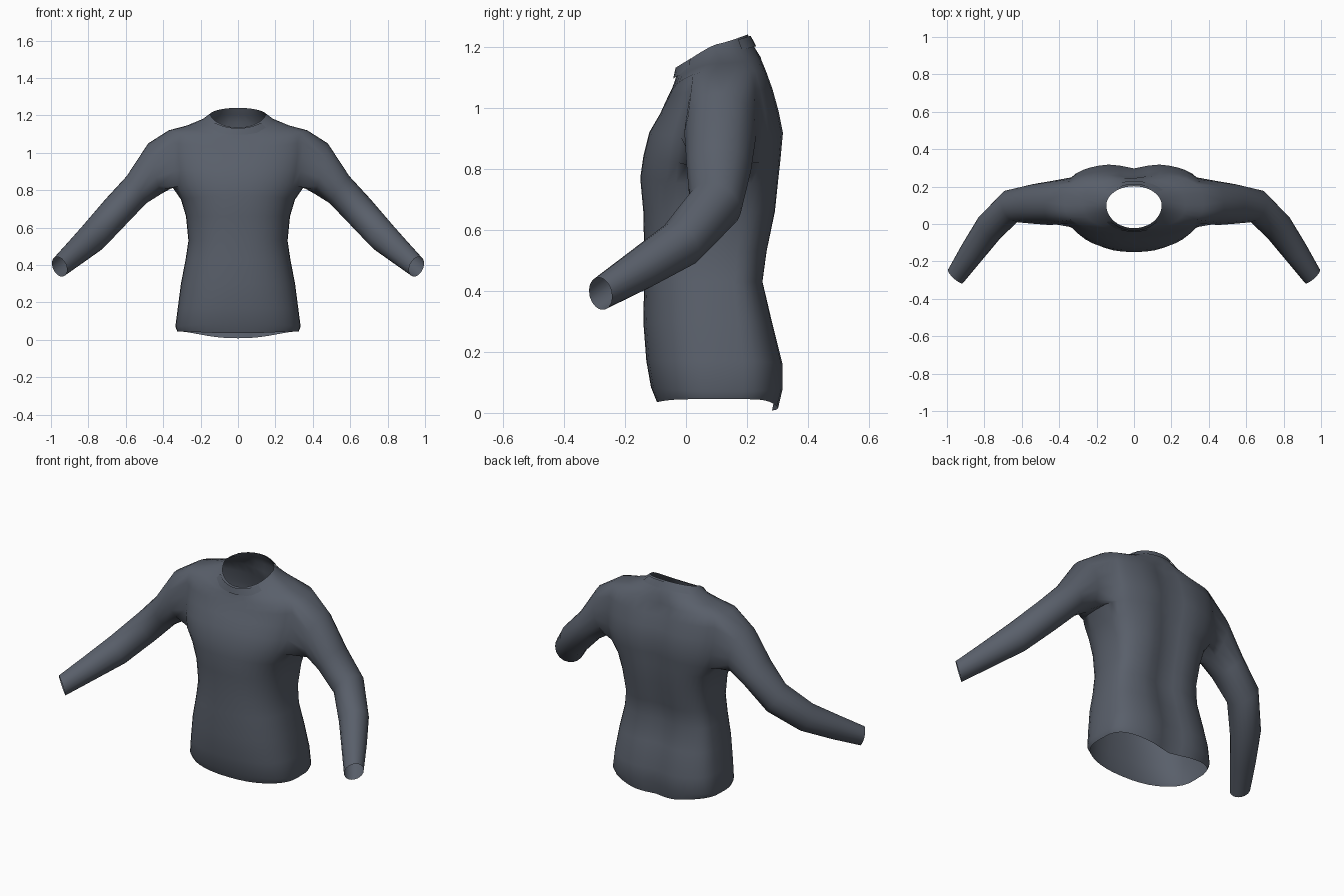
import bpy, bmesh, math
from mathutils import Vector

if "Cube" in bpy.data.objects:
    bpy.data.objects.remove(bpy.data.objects["Cube"])

N = 40                      # columns round the torso
C0, C1, R0, R1 = 7, 13, 8, 12   # armhole columns and rings

fabric = bpy.data.materials.new("fabric")
fabric.diffuse_color = (0.10, 0.115, 0.145, 1)
fabric.use_nodes = True
fabric.node_tree.nodes["Principled BSDF"].inputs["Base Color"].default_value = fabric.diffuse_color


def finish(bm, name):
    bmesh.ops.recalc_face_normals(bm, faces=bm.faces)
    mesh = bpy.data.meshes.new(name)
    bm.to_mesh(mesh)
    bm.free()
    ob = bpy.data.objects.new(name, mesh)
    bpy.context.collection.objects.link(ob)
    mesh.materials.append(fabric)
    bpy.ops.object.select_all(action='DESELECT')
    ob.select_set(True)
    bpy.context.view_layer.objects.active = ob
    bpy.ops.object.shade_smooth_by_angle(angle=math.radians(50))
    return ob


def ring_point(ring, a):
    """Point on a torso ring; a = 0 is the front centre."""
    w, yf, yb, zf, zs, zb = ring
    s, c = math.sin(a), math.cos(a)
    neck = min(1, max(0, (0.36 - w) / 0.18)) if zs > 1.1 else 0   # rounder towards the neck
    ex = 0.85 + 0.15 * neck
    x = w * math.copysign(abs(s) ** ex, s) if abs(s) > 1e-6 else 0
    ym = 0.10
    power = 4 if zs < 0.06 else 2 - 0.8 * neck
    if c > 0:
        y = ym + (yf - ym) * c ** (0.8 + 0.2 * neck)
        z = zs + (zf - zs) * c ** power
    else:
        c = abs(c)
        y = ym + (yb - ym) * c ** (0.52 + 0.48 * neck)
        z = zs + (zb - zs) * c ** power
        if z < 1.15:         # spine groove
            y -= 0.028 * math.exp(-(x / 0.08) ** 2)
    return Vector((x, y, z))


# Torso rings: half width, front y, back y, front z, side z, back z
rings = [
    (.325, -.095, .31, .035, .045, .008),
    (.335, -.115, .325, .085, .07, .08),
    (.322, -.13, .325, .17, .17, .16),
    (.305, -.14, .29, .30, .30, .30),
    (.28, -.137, .26, .43, .43, .43),
    (.265, -.137, .275, .53, .53, .53),
    (.278, -.14, .302, .66, .66, .66),
    (.305, -.15, .312, .77, .75, .77),
    (.35, -.14, .318, .84, .815, .84),
    (.37, -.12, .325, .92, .90, .92),
    (.38, -.085, .31, .98, .98, .99),
    (.38, -.062, .29, 1.03, 1.06, 1.06),
    (.37, -.045, .268, 1.065, 1.12, 1.12),
    (.275, -.036, .245, 1.09, 1.145, 1.165),
    (.19, -.03, .22, 1.11, 1.178, 1.205),
    (.148, -.022, .202, 1.135, 1.208, 1.24),
]

# Sleeve rings: top point, bottom point, half depth
sleeve = [
    ((.48, .12, 1.05), (.41, .105, .78), .118),
    ((.595, .115, .875), (.49, .10, .73), .106),
    ((.71, .105, .75), (.605, .085, .61), .09),
    ((.83, -.005, .61), (.715, -.035, .495), .08),
    ((.91, -.135, .52), (.82, -.165, .42), .068),
    ((.987, -.265, .435), (.922, -.295, .347), .052),
]

# Shirt body
bm = bmesh.new()
grid = [[bm.verts.new(ring_point(r, 2 * math.pi * i / N)) for i in range(N)] for r in rings]
for r in range(len(rings) - 1):
    for i in range(N):
        k = i if i < N // 2 else N - 1 - i
        if R0 <= r < R1 and C0 <= k < C1:
            continue         # armhole
        j = (i + 1) % N
        bm.faces.new((grid[r][i], grid[r][j], grid[r + 1][j], grid[r + 1][i]))

# Armhole loop order, with matching angles for the sleeve rings
loop = [(R0, c) for c in range(C0, C1)] + [(r, C1) for r in range(R0, R1)]
loop += [(R1, c) for c in range(C1, C0, -1)] + [(r, C0) for r in range(R1, R0, -1)]
angles = []
for q, steps in enumerate((6, 4, 6, 4)):
    angles += [math.radians(225 + 90 * (q + i / steps)) for i in range(steps)]

# Sleeves, joined to the armholes
mids = [(Vector(t) + Vector(b)) / 2 for t, b, d in sleeve]
for side in (1, -1):
    prev = [grid[r][c if side > 0 else (N - c) % N] for r, c in loop]
    for k, (top, bot, depth) in enumerate(sleeve):
        a = mids[k - 1] if k else Vector((.36, .105, .96))
        b = mids[min(k + 1, len(mids) - 1)]
        v = (Vector(top) - Vector(bot)) / 2
        u = v.cross(b - a).normalized() * depth
        cur = []
        for ang in angles:
            p = mids[k] + u * math.cos(ang) + v * math.sin(ang)
            cur.append(bm.verts.new((p.x * side, p.y, p.z)))
        n = len(cur)
        for i in range(n):
            j = (i + 1) % n
            bm.faces.new((prev[i], prev[j], cur[j], cur[i]))
        prev = cur
finish(bm, "shirt_body")


# Neck bands lying just outside the neckline
def neck_band(name, centre, spread, offset, drop):
    bm = bmesh.new()
    rows = []
    for ring, low in ((rings[-2], drop), (rings[-1], 0.004)):
        row = []
        for i in range(13):
            p = ring_point(ring, centre + spread * (i / 6 - 1))
            out = Vector((p.x, p.y - 0.1, 0)).normalized()
            row.append(bm.verts.new(p + out * offset - Vector((0, 0, low))))
        rows.append(row)
    for i in range(12):
        bm.faces.new((rows[0][i], rows[0][i + 1], rows[1][i + 1], rows[1][i]))
    finish(bm, name)


neck_band("front_neck_band", 0, math.radians(50), 0.012, 0.014)
neck_band("back_neck_band", math.pi, math.radians(50), 0.01, 0.004)
